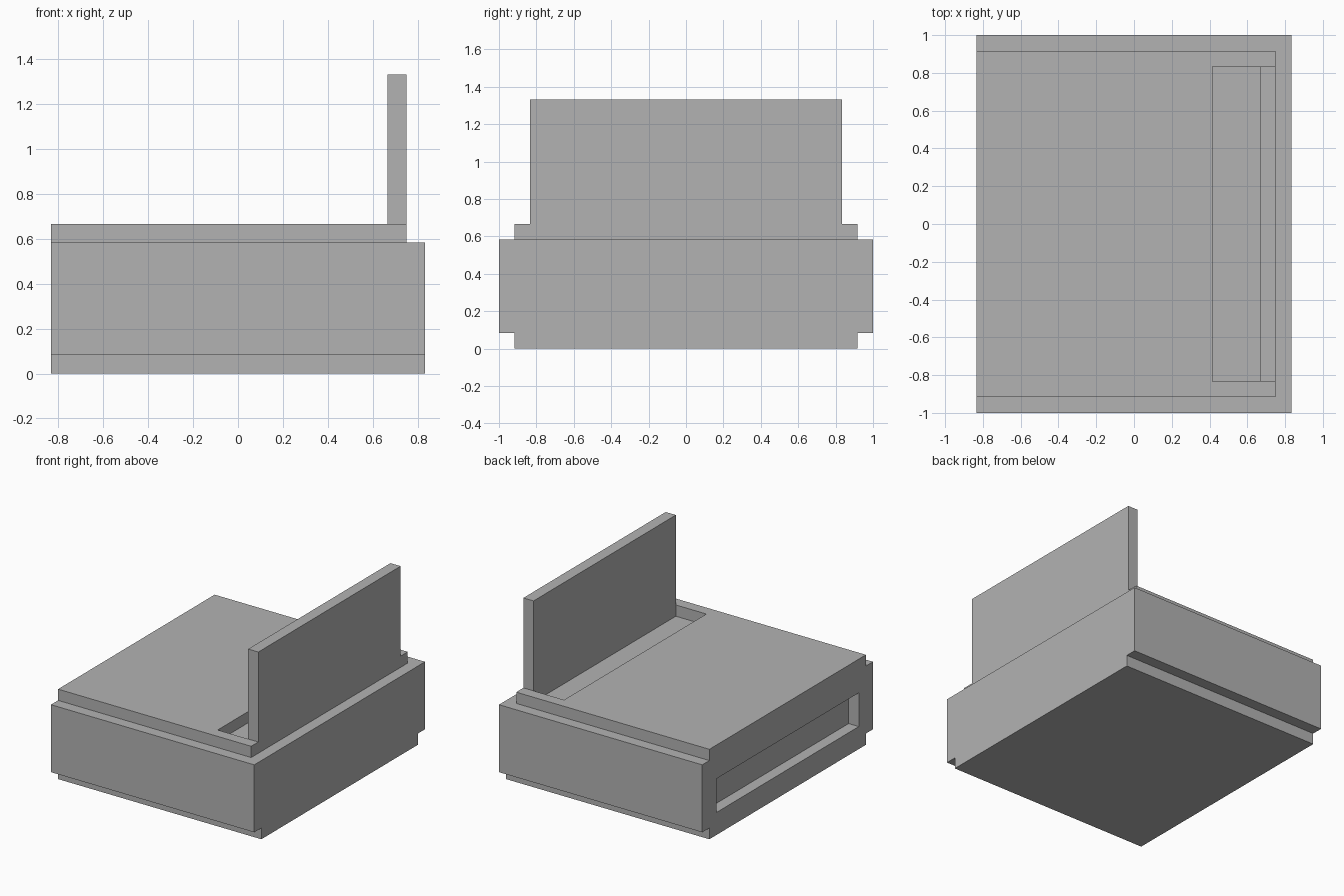
import bpy
import bmesh
from mathutils import Vector

default = bpy.data.objects.get("Cube")
if default:
    bpy.data.objects.remove(default, do_unlink=True)

U = 1 / 12  # the design sits on a grid of twelfths

grey = bpy.data.materials.new("plain grey")
grey.use_nodes = True
colour = (0.45, 0.45, 0.45, 1)
grey.diffuse_color = colour
grey.node_tree.nodes["Principled BSDF"].inputs["Base Color"].default_value = colour


def prism(name, outline, start, end, axis):
    """Extrude a flat outline along x (outline in y, z) or z (outline in x, y)."""
    bm = bmesh.new()
    if axis == "x":
        points = [Vector((start, a, b)) for a, b in outline]
        step = Vector((end - start, 0, 0))
    else:
        points = [Vector((a, b, start)) for a, b in outline]
        step = Vector((0, 0, end - start))
    face = bm.faces.new([bm.verts.new(p * U) for p in points])
    made = bmesh.ops.extrude_face_region(bm, geom=[face], use_keep_orig=True)
    moved = [g for g in made["geom"] if isinstance(g, bmesh.types.BMVert)]
    bmesh.ops.translate(bm, verts=moved, vec=step * U)
    bmesh.ops.recalc_face_normals(bm, faces=bm.faces[:])
    mesh = bpy.data.meshes.new(name)
    bm.to_mesh(mesh)
    bm.free()
    mesh.materials.append(grey)
    obj = bpy.data.objects.new(name, mesh)
    bpy.context.collection.objects.link(obj)
    return obj


def box_outline(a0, a1, b0, b1):
    return [(a0, b0), (a1, b0), (a1, b1), (a0, b1)]


def mirrored(half):
    """Complete an outline across y = 0 when y is its first coordinate."""
    return half + [(-y, z) for y, z in reversed(half)]


# Body with the narrower foot along both long edges
body = prism("body", mirrored([(11, 0), (11, 1), (12, 1), (12, 7)]), -10, 10, "x")

# Output slot sunk into the -x side
cutter = prism("slot_cutter", box_outline(-10, 10, 2, 5), -11, -9, "x")
cutter.hide_render = True
cut = body.modifiers.new("output slot", "BOOLEAN")
cut.operation = "DIFFERENCE"
cut.solver = "EXACT"
cut.object = cutter
bpy.context.view_layer.objects.active = body
bpy.ops.object.modifier_apply(modifier=cut.name)
bpy.data.objects.remove(cutter, do_unlink=True)

# Lid, notched on the +x side to leave the feed recess
half_lid = [(-10, 11), (9, 11), (9, 10), (5, 10)]
lid = half_lid + [(x, -y) for x, y in reversed(half_lid)]
prism("lid", lid, 7, 8, "z")

# Upright panel closing the outer side of the recess
prism("upright_panel", box_outline(8, 9, -10, 10), 7, 16, "z")
